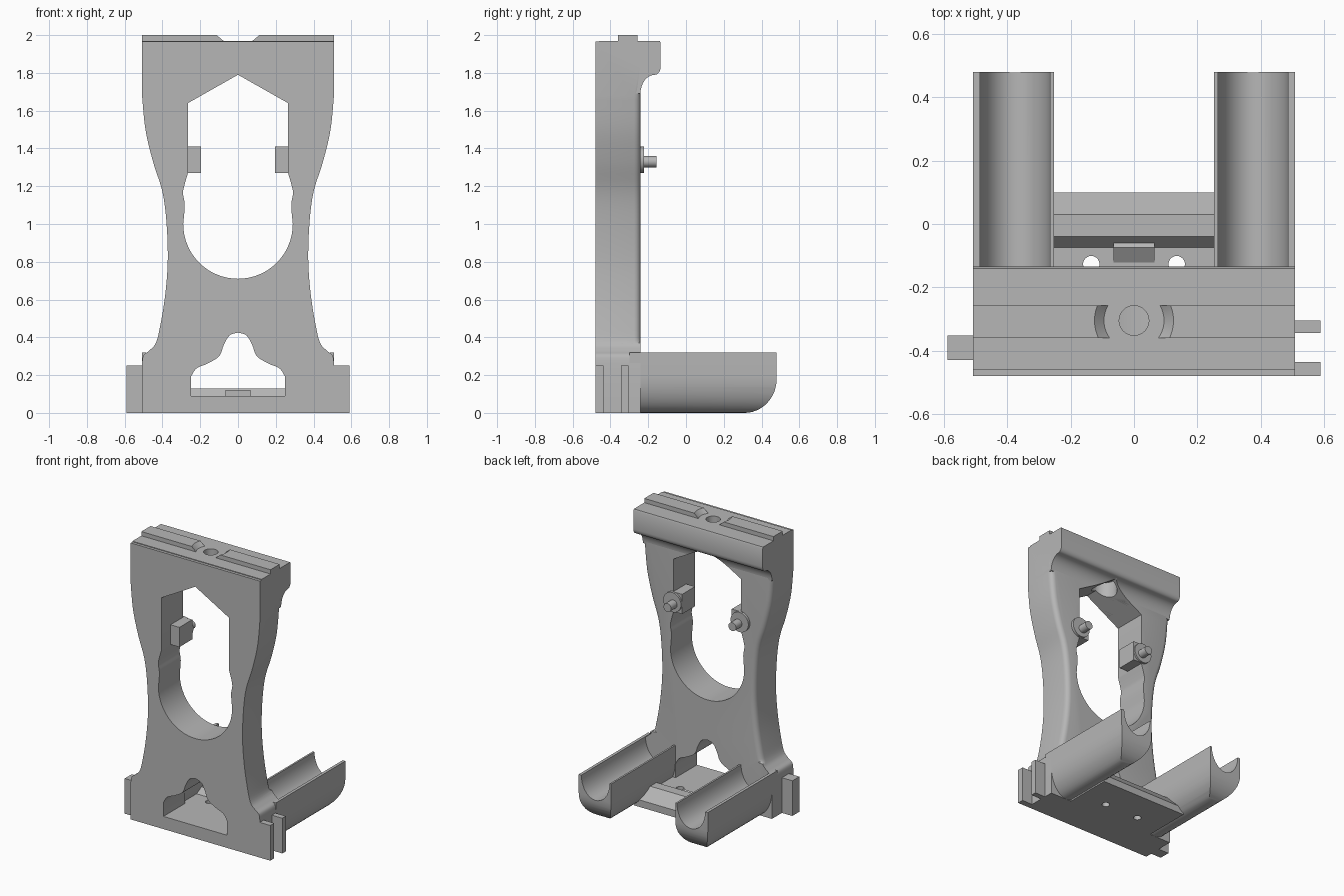
import bpy, bmesh
from math import sin, cos, pi, radians

if "Cube" in bpy.data.objects:
    bpy.data.objects.remove(bpy.data.objects["Cube"])

grey = bpy.data.materials.new("plain grey")
grey.use_nodes = True
colour = (0.47, 0.47, 0.47, 1)
grey.diffuse_color = colour
grey.node_tree.nodes["Principled BSDF"].inputs["Base Color"].default_value = colour

W = 0.508                      # half width of the body
FRONT, BACK = -0.48, -0.24     # faces of the upright plate


def finish(name, bm):
    bmesh.ops.recalc_face_normals(bm, faces=bm.faces)
    mesh = bpy.data.meshes.new(name)
    bm.to_mesh(mesh)
    bm.free()
    mesh.materials.append(grey)
    ob = bpy.data.objects.new(name, mesh)
    bpy.context.collection.objects.link(ob)
    return ob


def prism(name, pts, axis, a, b, round_back=0):
    """Extrude a 2D outline along an axis from a to b."""
    place = {"x": lambda p, d: (d, p[0], p[1]),
             "y": lambda p, d: (p[0], d, p[1]),
             "z": lambda p, d: (p[0], p[1], d)}[axis]
    bm = bmesh.new()
    face = bm.faces.new([bm.verts.new(place(p, a)) for p in pts])
    ext = bmesh.ops.extrude_face_region(bm, geom=[face])
    for v in ext["geom"]:
        if isinstance(v, bmesh.types.BMVert):
            v.co["xyz".index(axis)] = b
    bmesh.ops.recalc_face_normals(bm, faces=bm.faces)
    if round_back:
        edges = [e for e in bm.edges
                 if all(abs(v.co.y - b) < 1e-5 and 0.36 < v.co.z < 1.8 for v in e.verts)]
        bmesh.ops.bevel(bm, geom=edges, offset=round_back, segments=4,
                        profile=0.5, affect="EDGES")
    return finish(name, bm)


def box(name, x, y, z):
    return prism(name, [(x[0], y[0]), (x[1], y[0]), (x[1], y[1]), (x[0], y[1])], "z", *z)


def circle(cx, cy, r, n=32):
    return [(cx + r * cos(2 * pi * i / n), cy + r * sin(2 * pi * i / n)) for i in range(n)]


def arc(cx, cy, rx, ry, start, end, n=12):
    angles = [radians(start + (end - start) * i / n) for i in range(n + 1)]
    return [(cx + rx * cos(t), cy + ry * sin(t)) for t in angles]


def sym(half):
    return half + [(-x, z) for x, z in reversed(half) if x > 0]


def smooth_path(pts, n=5):
    """Catmull-Rom curve through the given points."""
    out = []
    for i in range(len(pts) - 1):
        p = [pts[max(i - 1, 0)], pts[i], pts[i + 1], pts[min(i + 2, len(pts) - 1)]]
        for k in range(n):
            t = k / n
            out.append(tuple(0.5 * (2 * b + (c - a) * t + (2 * a - 5 * b + 4 * c - d) * t * t
                             + (3 * b - a - 3 * c + d) * t ** 3) for a, b, c, d in zip(*p)))
    return out + [pts[-1]]


def boolean(ob, cutter, operation="DIFFERENCE"):
    mod = ob.modifiers.new("cut", "BOOLEAN")
    mod.operation, mod.solver, mod.object = operation, "EXACT", cutter
    bpy.context.view_layer.objects.active = ob
    bpy.ops.object.modifier_apply(modifier=mod.name)


def drop(*cutters):
    for c in cutters:
        bpy.data.objects.remove(c)


# Upright plate with a waisted outline
side = smooth_path([(W, 1.68), (0.49, 1.5), (0.45, 1.33), (0.4, 1.17), (0.378, 1.0),
                    (0.372, 0.8), (0.386, 0.62), (0.412, 0.46), (0.435, 0.37),
                    (0.47, 0.33), (0.5, 0.305), (W, 0.265)])
plate = prism("upright_plate", sym([(W, 1.965)] + side + [(W, 0)]), "y",
              FRONT, BACK, round_back=0.035)

# Overhanging head
head_profile = ([(-0.46, 1.97), (-0.14, 1.97), (-0.135, 1.96)]
                + arc(-0.165, 1.83, 0.03, 0.04, 0, -90, 6)
                + arc(-0.165, 1.69, 0.076, 0.1, 90, 180, 8) + [(-0.46, 1.69)])
head = prism("head_block", head_profile, "x", -W, W)

# Large window, lower window and vertical screw hole
neck = smooth_path([(0.265, 1.27), (0.285, 1.2), (0.291, 1.16), (0.282, 1.1), (0.29, 1.0)])
window = prism("window_cutter", sym([(0, 1.79), (0.265, 1.64)] + neck
               + arc(0, 1.0, 0.29, 0.29, 0, -90, 16)[1:-1] + [(0, 0.71)]), "y", -0.6, 0)
arch = smooth_path([(0, 0.425), (0.045, 0.41), (0.075, 0.36), (0.1, 0.3),
                    (0.16, 0.262), (0.22, 0.235), (0.25, 0.19)])
lower = prism("arch_cutter", sym(arch + [(0.25, 0.09)]), "y", -0.6, 0)
screw = prism("screw_cutter", circle(0, -0.305, 0.047), "z", 1.6, 2.1)
recess = prism("recess_cutter", circle(0, -0.305, 0.085), "z", 1.7, 1.86)
for part in (plate, head):
    for cutter in (window, screw, recess):
        boolean(part, cutter)
boolean(plate, lower)
drop(window, lower, screw, recess)

# Two top rails with conical inner ends
bm = bmesh.new()
bmesh.ops.create_cone(bm, cap_ends=True, segments=48, radius1=0.07, radius2=0.14, depth=0.07)
bmesh.ops.translate(bm, verts=bm.verts, vec=(0, -0.305, 1.98))
cone = finish("rail_cutter", bm)
for s, tag in ((1, "left"), (-1, "right")):
    rail = box(tag + "_rail", sorted((s * 0.03, s * W)), (-0.36, -0.257), (1.962, 2.0))
    boolean(rail, cone)
drop(cone)

# Cradle arms: rounded channels with an upswept rear end
heel = prism("heel_cutter", [(-0.4, 0.5), (-0.4, 0)] + arc(0.31, 0.18, 0.17, 0.18, -90, 0)
             + [(0.48, 0.5)], "x", -1, 1)
for s, tag in ((1, "left"), (-1, "right")):
    outer = [(s * x, z) for x, z in arc(0.38, 0.2, 0.128, 0.2, 180, 360, 20)]
    inner = [(s * x, z) for x, z in arc(0.376, 0.32, 0.111, 0.15, 360, 180, 20)]
    arm = prism(tag + "_cradle_arm", [(s * 0.252, 0.32)] + outer + [(s * W, 0.32)] + inner,
                "y", -0.3, 0.48)
    boolean(arm, heel, "INTERSECT")
drop(heel)

# Stepped floor between the arms, with two screw holes and a small ramp
floor = prism("floor", [(-0.3, 0), (0.1, 0), (0.1, 0.05), (0.03, 0.13), (-0.04, 0.13),
                        (-0.075, 0.09), (-0.3, 0.09)], "x", -0.34, 0.34)
for s in (1, -1):
    hole = prism("hole_cutter", circle(s * 0.135, -0.127, 0.026, 24), "z", -0.1, 0.3)
    boolean(floor, hole)
    drop(hole)
prism("floor_ramp", [(-0.13, 0.085), (-0.06, 0.085), (-0.06, 0.11), (-0.075, 0.12)],
      "x", -0.065, 0.065)

# Interlocking side tabs
box("right_tab", (-0.59, -0.5), (-0.43, -0.352), (0, 0.25))
box("left_front_tab", (0.5, 0.59), (-0.48, -0.436), (0, 0.25))
box("left_rear_tab", (0.5, 0.59), (-0.345, -0.305), (0, 0.25))

# Window lugs, each with a round flange and a pin
for s, tag in ((1, "left"), (-1, "right")):
    box(tag + "_lug", sorted((s * 0.195, s * 0.28)), (-0.38, -0.235), (1.27, 1.41))
    prism(tag + "_flange", circle(s * 0.265, 1.34, 0.07), "y", -0.25, -0.222)
    prism(tag + "_pin", circle(s * 0.255, 1.33, 0.03, 20), "y", -0.24, -0.155)

# Smooth curved surfaces, keep the edges crisp
bpy.ops.object.select_all(action="DESELECT")
for ob in bpy.context.collection.objects:
    if ob.type == "MESH" and ob.data.materials and ob.data.materials[0] == grey:
        ob.select_set(True)
        bpy.context.view_layer.objects.active = ob
bpy.ops.object.shade_smooth_by_angle(angle=radians(30))
